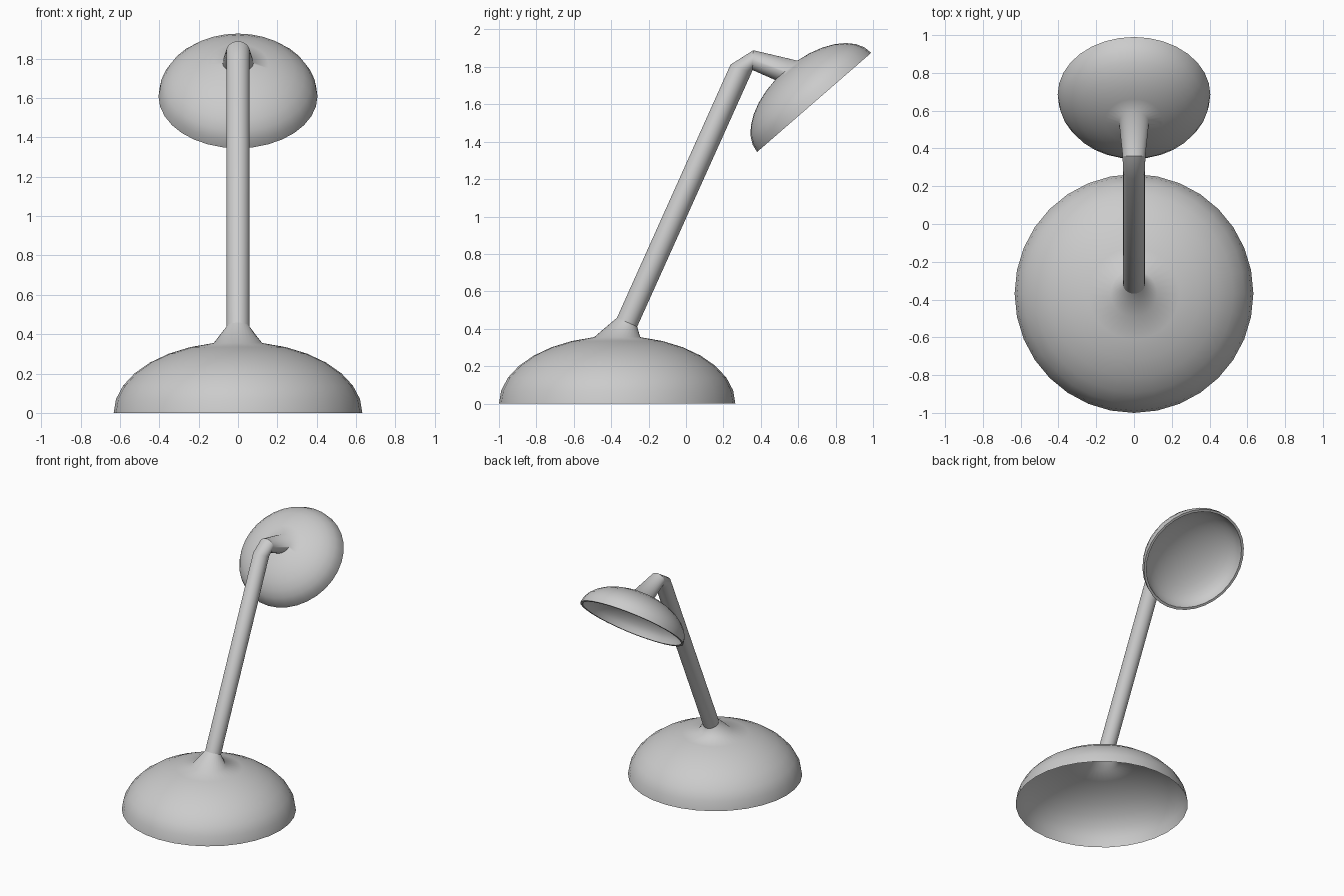
import bpy, bmesh
from math import sin, cos, pi
from mathutils import Vector

cube = bpy.data.objects.get("Cube")
if cube:
    bpy.data.objects.remove(cube, do_unlink=True)

SEGMENTS = 32
STEP = pi / 16

grey = bpy.data.materials.new("light grey")
grey.use_nodes = True
colour = (0.6, 0.6, 0.6, 1)
grey.diffuse_color = colour
grey.node_tree.nodes["Principled BSDF"].inputs["Base Color"].default_value = colour


def ring(y, z, vy, vz, width=None):
    """Loop centre, in-plane half axis and half width across x."""
    half = Vector((0, vy, vz))
    return Vector((0, y, z)), half, width or half.length


def dome(centre, across, axis, radius, height, steps):
    """Loops of a half ellipsoid, from rim (0) towards its pole (8)."""
    loops = []
    for k in steps:
        c = centre + axis * height * sin(k * STEP)
        v = across * radius * cos(k * STEP)
        loops.append(ring(c.y, c.z, v.y, v.z))
    return loops


def skin(name, loops, pole=None):
    """Bridge the loops into one smooth surface, optionally closed at a pole."""
    bm = bmesh.new()
    rows = []
    for centre, half, width in loops:
        angles = [2 * pi * i / SEGMENTS for i in range(SEGMENTS)]
        rows.append([bm.verts.new(centre + half * cos(a) + Vector((width * sin(a), 0, 0)))
                     for a in angles])
    for low, high in zip(rows, rows[1:]):
        for i in range(SEGMENTS):
            j = (i + 1) % SEGMENTS
            bm.faces.new((low[j], low[i], high[i], high[j]))
    if pole:
        tip = bm.verts.new(pole)
        for i in range(SEGMENTS):
            bm.faces.new((rows[-1][(i + 1) % SEGMENTS], rows[-1][i], tip))
    mesh = bpy.data.meshes.new(name)
    bm.to_mesh(mesh)
    bm.free()
    mesh.materials.append(grey)
    obj = bpy.data.objects.new(name, mesh)
    bpy.context.collection.objects.link(obj)
    bpy.ops.object.select_all(action='DESELECT')
    obj.select_set(True)
    bpy.context.view_layer.objects.active = obj
    bpy.ops.object.shade_smooth_by_angle(angle=1.3)


arm_bottom = ring(-0.315, 0.435, 0.054, -0.024)
arm_top = ring(0.294, 1.79, 0.056, -0.022, 0.059)
elbow = ring(0.358, 1.836, -0.002, -0.053, 0.06)

# Hollow base dome flaring into the arm
base = dome(Vector((0, -0.368, 0)), Vector((0, 1, 0)), Vector((0, 0, 1)),
            0.632, 0.362, range(8))
skin("base", base + [arm_bottom])

# Leaning arm with bent top
skin("arm", [arm_bottom, arm_top, elbow])

# Tilted shade: flare, outer shell, lip and hollow inside
centre = Vector((0, 0.685, 1.61))
across = Vector((0, -0.755, -0.656))
axis = Vector((0, -0.656, 0.755))
shell = dome(centre, across, axis, 0.404, 0.232, range(7, -1, -1))
inside = dome(centre, across, axis, 0.385, 0.18, range(8))
skin("shade", [elbow] + shell + inside, centre + axis * 0.18)
